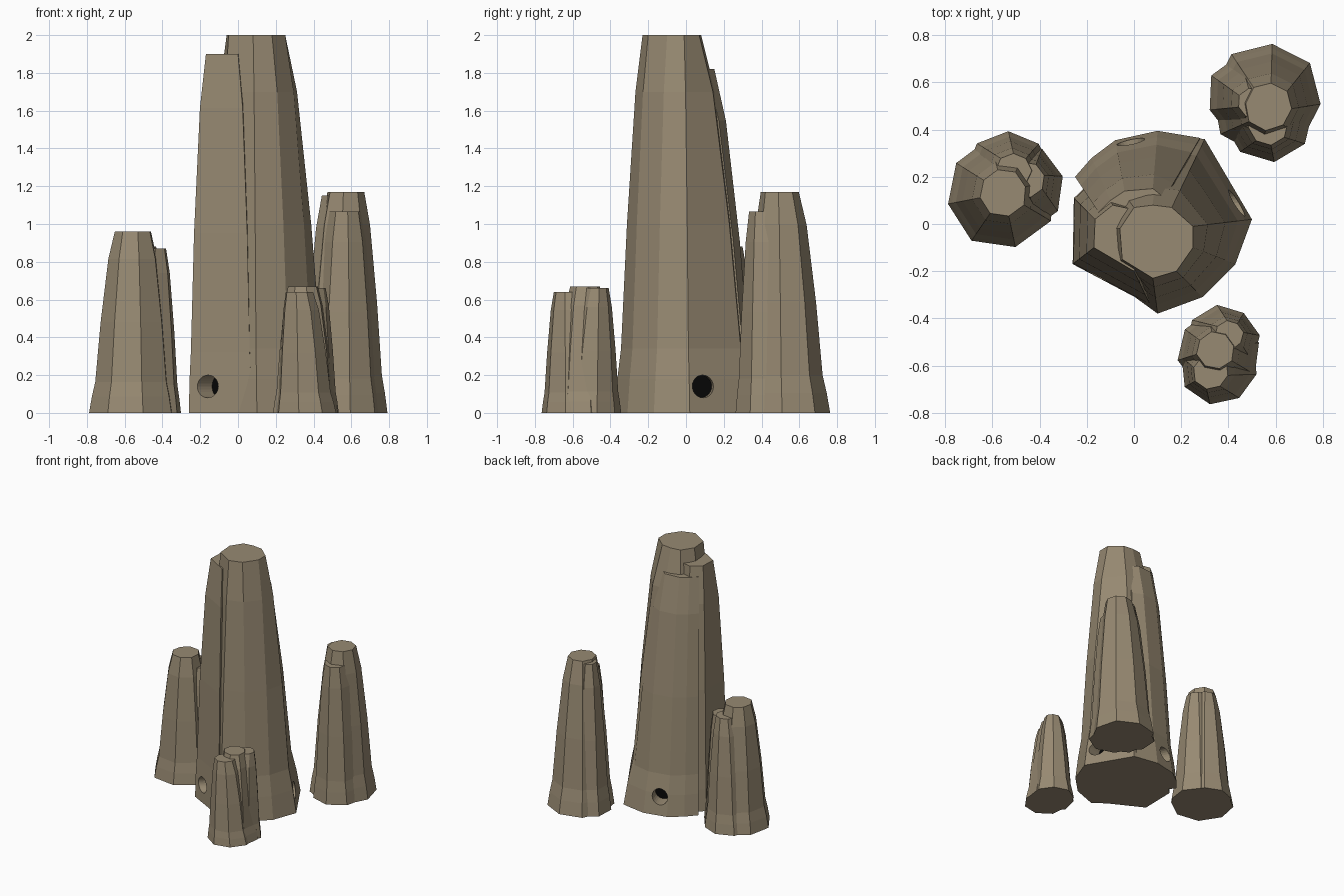
import bpy, bmesh, math, random
from mathutils import Vector

random.seed(4)
if "Cube" in bpy.data.objects:
    bpy.data.objects.remove(bpy.data.objects["Cube"])


def material(name, color):
    m = bpy.data.materials.new(name)
    m.use_nodes = True
    m.diffuse_color = color
    m.node_tree.nodes["Principled BSDF"].inputs["Base Color"].default_value = color
    return m


rock = material("brown rock", (0.31, 0.252, 0.168, 1))
dark = material("black hollow", (0.002, 0.002, 0.002, 1))

# Taper shared by all columns: height fraction, blend from foot to top outline
TAPER = [(0, 0), (0.09, 0.11), (0.17, 0.24), (0.5, 0.45), (0.85, 0.75), (1, 1)]


def finish(name, bm, mat):
    bmesh.ops.recalc_face_normals(bm, faces=bm.faces)
    mesh = bpy.data.meshes.new(name)
    bm.to_mesh(mesh)
    bm.free()
    mesh.materials.append(mat)
    obj = bpy.data.objects.new(name, mesh)
    bpy.context.collection.objects.link(obj)
    return obj


def column(name, foot, top, height, bulge=1):
    """Faceted column lofted from a foot outline to a top outline."""
    bm = bmesh.new()
    rings = []
    for t, f in TAPER:
        f = f ** bulge
        rings.append([bm.verts.new((a[0] + (b[0] - a[0]) * f,
                                    a[1] + (b[1] - a[1]) * f, height * t))
                      for a, b in zip(foot, top)])
    n = len(foot)
    for low, high in zip(rings, rings[1:]):
        for i in range(n):
            j = (i + 1) % n
            bm.faces.new((low[i], low[j], high[j], high[i]))
    bm.faces.new(rings[0])
    bm.faces.new(rings[-1])
    return finish(name, bm, rock)


def lobe(name, foot, top, height, sides=8):
    """Column with slightly uneven round outlines given as x, y, radius."""
    spin = random.uniform(0, 1)
    uneven = [random.uniform(0.96, 1.06) for _ in range(sides)]

    def outline(c):
        return [(c[0] + c[2] * k * math.cos(spin + math.tau * i / sides),
                 c[1] + c[2] * k * math.sin(spin + math.tau * i / sides))
                for i, k in enumerate(uneven)]
    return column(name, outline(foot), outline(top), height)


def combine(target, others, operation):
    """Apply a boolean with each helper, then discard the helper."""
    for other in others:
        mod = target.modifiers.new("combine", "BOOLEAN")
        mod.operation = operation
        mod.solver = "EXACT"
        mod.object = other
        bpy.context.view_layer.objects.active = target
        bpy.ops.object.modifier_apply(modifier=mod.name)
        bpy.data.objects.remove(other)


def cylinder(name, centre, axis, radius, depth, mat):
    bm = bmesh.new()
    bmesh.ops.create_cone(bm, cap_ends=True, segments=24, radius1=radius,
                          radius2=radius, depth=depth)
    bm.transform(axis.to_track_quat("Z", "Y").to_matrix().to_4x4())
    bmesh.ops.translate(bm, verts=bm.verts, vec=centre)
    return finish(name, bm, mat)


# Tall spire: core plus a front side buttress and a broad back buttress
tall = column("tall_spire",
              [(.5, .02), (.3, .36), (.1, .38), (-.14, .26), (-.22, 0),
               (-.12, -.22), (.1, -.38), (.29, -.31), (.43, -.17)],
              [(.25, -.01), (.16, .07), (.08, .08), (0, .07), (-.06, -.02),
               (-.05, -.15), (.08, -.23), (.18, -.2), (.25, -.1)], 2)
side = column("side_buttress",
              [(-.26, -.17), (.07, -.345), (.1, .1), (-.16, .2), (-.255, .11)],
              [(-.17, -.1), (0, -.2), (.05, .05), (-.09, .08), (-.165, .02)],
              1.9, 1.5)
back = column("back_buttress",
              [(.28, .365), (.1, .395), (-.08, .355), (-.18, .28), (-.25, .2),
               (-.1, 0), (.25, 0)],
              [(.13, .11), (.08, .15), (-.04, .14), (-.1, .1), (-.15, .05),
               (-.06, 0), (.12, 0)], 1.82)
combine(tall, [side, back], "UNION")

# Round tunnels in the tall spire, each ending in a black hollow
heart = Vector((.1, .04, .14))
for name, x, y in [("front", -.16, -.22), ("left", .44, .09), ("back", -.01, .34)]:
    mouth = Vector((x, y, .14))
    axis = (mouth - heart).normalized()
    cutter = cylinder("cutter", mouth, axis, .06, .2, rock)
    combine(tall, [cutter], "DIFFERENCE")
    cylinder(name + "_hollow", mouth - axis * .095, axis, .06, .006, dark)

# Smaller spires: a main lobe followed by shorter clinging lobes
SPIRES = {
    "right_spire": [((-.56, .14, .235), (-.555, .135, .1), .96),
                    ((-.49, .16, .19), (-.455, .19, .075), .87),
                    ((-.53, .21, .185), (-.51, .225, .075), .88)],
    "left_back_spire": [((.56, .535, .235), (.57, .5, .1), 1.17),
                        ((.57, .46, .195), (.57, .42, .085), 1.065),
                        ((.5, .54, .19), (.505, .515, .065), 1.15)],
    "left_front_spire": [((.36, -.54, .175), (.345, -.535, .08), .67),
                         ((.36, -.6, .165), (.325, -.625, .075), .64),
                         ((.38, -.5, .155), (.405, -.47, .06), .66)],
}
for name, lobes in SPIRES.items():
    parts = [lobe(name, *spec) for spec in lobes]
    combine(parts[0], parts[1:], "UNION")
